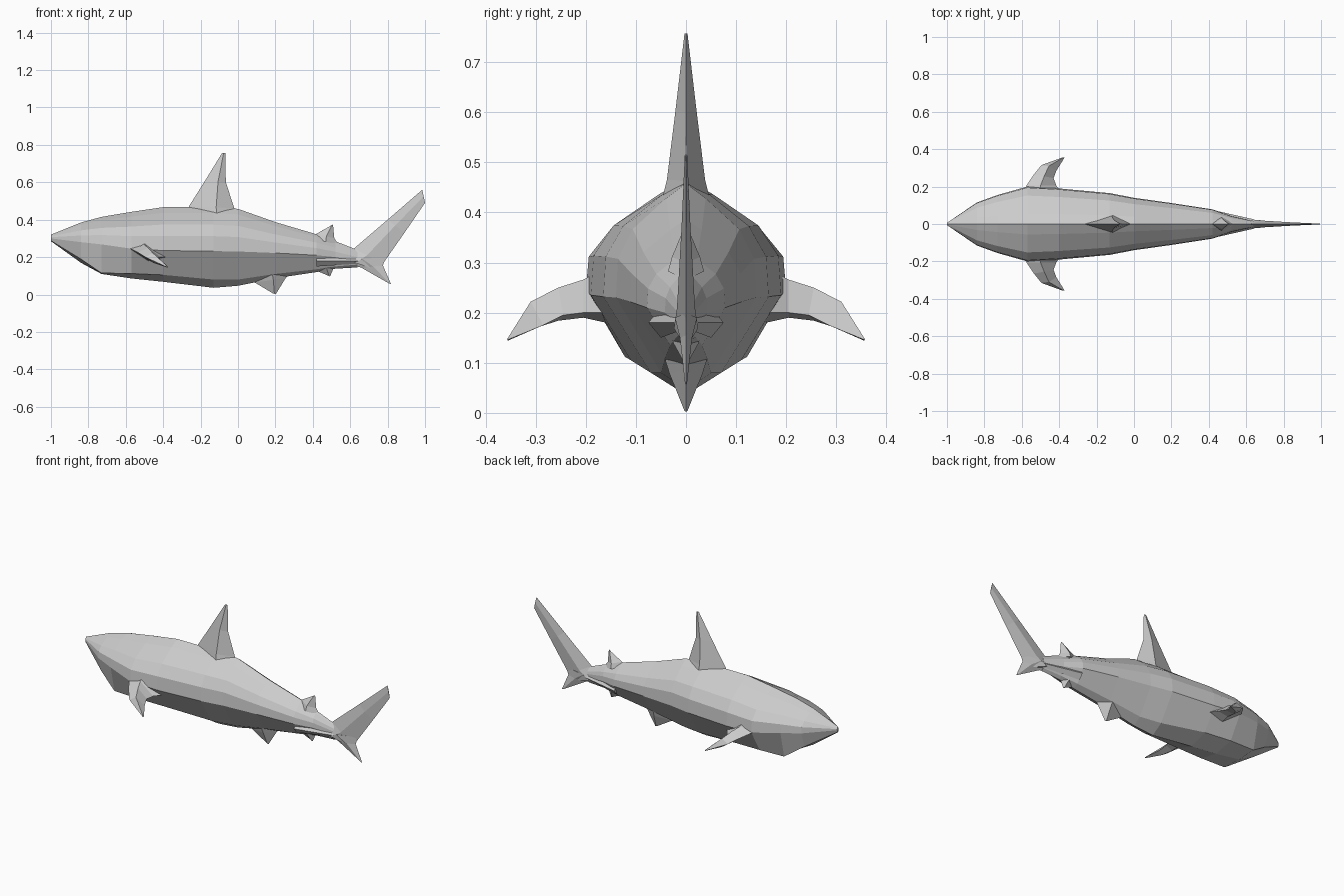
import bpy, bmesh


def loft(name, rings):
    """Skin a list of closed rings with flat faces and cap both ends."""
    bm = bmesh.new()
    rows = [[bm.verts.new(p) for p in ring] for ring in rings]
    n = len(rows[0])
    for a, b in zip(rows, rows[1:]):
        for i in range(n):
            j = (i + 1) % n
            bm.faces.new((a[i], a[j], b[j], b[i]))
    bm.faces.new(rows[0])
    bm.faces.new(rows[-1])
    bmesh.ops.recalc_face_normals(bm, faces=bm.faces)
    mesh = bpy.data.meshes.new(name)
    bm.to_mesh(mesh)
    bm.free()
    obj = bpy.data.objects.new(name, mesh)
    bpy.context.collection.objects.link(obj)
    return obj


def blade(name, sections):
    """Upright fin: each section is front (x, z), rear (x, z), ridge fraction, half thickness."""
    rings = []
    for (fx, fz), (rx, rz), t, h in sections:
        mx, mz = fx + (rx - fx) * t, fz + (rz - fz) * t
        rings.append([(fx, 0, fz), (mx, h, mz), (rx, 0, rz), (mx, -h, mz)])
    return loft(name, rings)


# Body: x, half width, top z, side z, belly corner y, belly corner z, bottom z
body = [
    (-1.00, .006, .320, .300, .004, .288, .285),
    (-.84, .115, .385, .280, .085, .190, .170),
    (-.73, .155, .415, .268, .120, .115, .110),
    (-.57, .200, .442, .245, .122, .112, .086),
    (-.40, .190, .467, .235, .110, .105, .068),
    (-.13, .165, .467, .232, .070, .080, .036),
    (.00, .140, .458, .230, .050, .080, .047),
    (.20, .112, .387, .222, .042, .110, .087),
    (.42, .078, .322, .210, .032, .135, .120),
    (.52, .042, .285, .200, .020, .150, .138),
    (.64, .016, .238, .180, .010, .160, .145),
]
rings = []
for x, w, top, mid, bw, bz, bottom in body:
    h = top - mid
    half = [(.28 * w, mid + .87 * h), (.76 * w, mid + .6 * h),
            (.97 * w, mid + .34 * h), (w, mid), (bw, bz)]
    rings.append([(x, 0, top)] + [(x, y, z) for y, z in half] + [(x, 0, bottom)]
                 + [(x, -y, z) for y, z in reversed(half)])
loft("body", rings)

# Fins along the centre line
blade("dorsal_fin", [
    ((-.27, .44), (-.01, .43), .6, .046),
    ((-.262, .472), (-.02, .462), .6, .038),
    ((-.175, .61), (-.065, .60), .62, .021),
    ((-.085, .757), (-.068, .757), .5, .003)])
blade("second_dorsal_fin", [
    ((.40, .30), (.54, .265), .5, .036),
    ((.42, .325), (.515, .30), .55, .028),
    ((.495, .367), (.508, .375), .5, .003)])
blade("pelvic_fin", [
    ((.05, .10), (.29, .13), .55, .045),
    ((.09, .064), (.255, .088), .6, .033),
    ((.187, .006), (.202, .002), .5, .003)])
blade("anal_fin", [
    ((.40, .16), (.53, .18), .5, .035),
    ((.425, .125), (.515, .15), .55, .025),
    ((.48, .102), (.492, .096), .5, .003)])

# Tail: upper and lower lobes meeting at the stalk
blade("tail_upper_lobe", [
    ((.54, .20), (.74, .13), .45, .024),
    ((.62, .246), (.775, .165), .45, .018),
    ((.80, .40), (.89, .33), .45, .009),
    ((.985, .56), (1.0, .49), .5, .002)])
blade("tail_lower_lobe", [
    ((.54, .18), (.79, .20), .5, .022),
    ((.66, .143), (.775, .155), .55, .012),
    ((.806, .06), (.818, .056), .5, .002)])

# Pectoral fins: each section is leading, upper, trailing and lower point
pectoral = [
    [(-.59, .16, .24), (-.50, .16, .29), (-.38, .16, .20), (-.48, .16, .18)],
    [(-.575, .205, .245), (-.50, .205, .266), (-.415, .205, .20), (-.48, .205, .19)],
    [(-.535, .265, .225), (-.48, .255, .250), (-.43, .245, .195), (-.48, .255, .184)],
    [(-.495, .315, .20), (-.455, .31, .222), (-.415, .285, .175), (-.45, .305, .168)],
    [(-.38, .357, .147), (-.376, .356, .149), (-.372, .354, .147), (-.376, .356, .144)],
]
for side, s in (("left", -1), ("right", 1)):
    loft(side + "_pectoral_fin", [[(x, s * y, z) for x, y, z in r] for r in pectoral])

# Small keels either side of the tail stalk
for side, s in (("left", -1), ("right", 1)):
    loft(side + "_tail_keel", [
        [(.42, s * .06, .20), (.42, s * .075, .18), (.42, s * .05, .15)],
        [(.64, s * .01, .195), (.645, s * .024, .18), (.64, s * .01, .165)]])
